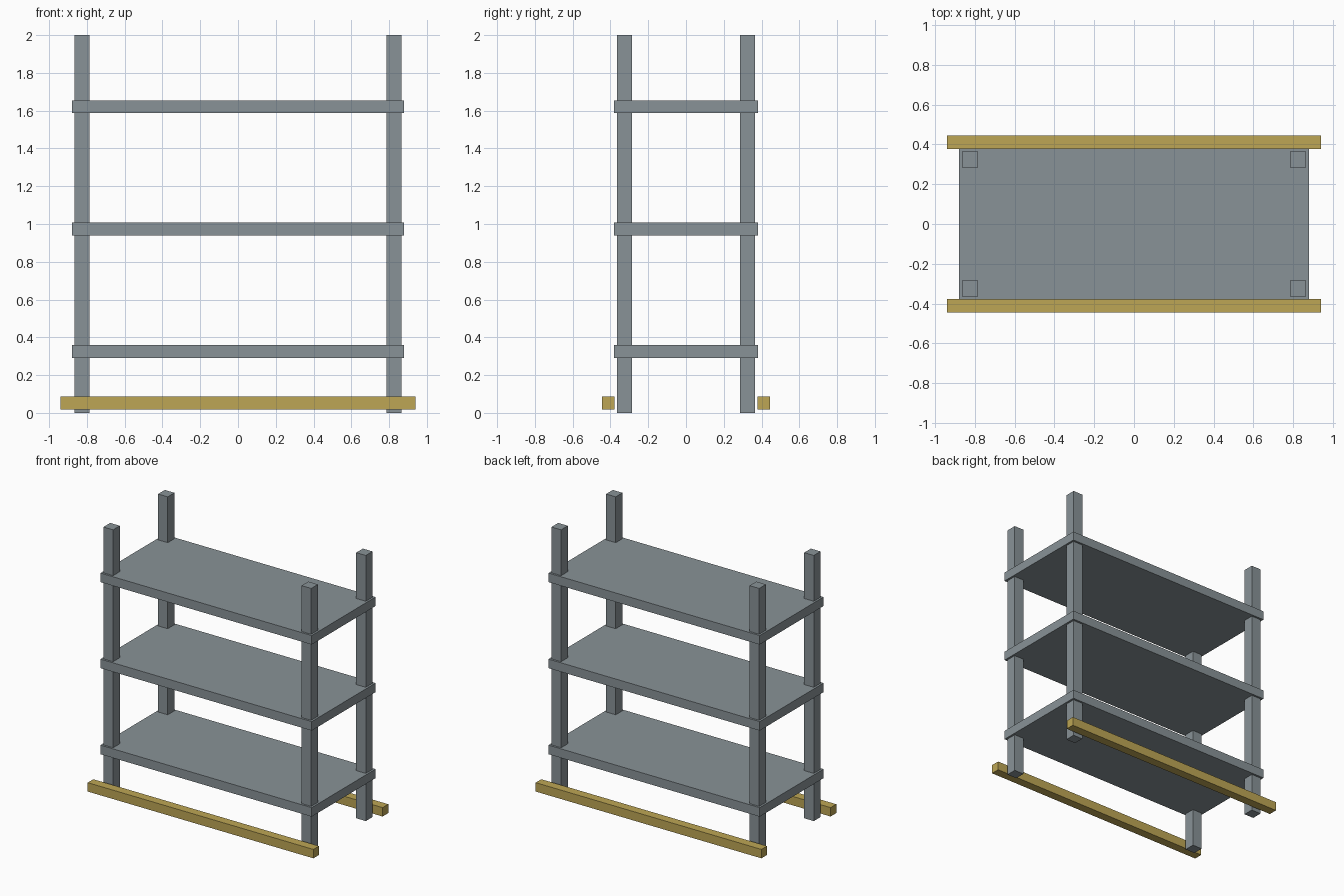
import bpy

if "Cube" in bpy.data.objects:
    bpy.data.objects.remove(bpy.data.objects["Cube"])


def material(name, rgb):
    m = bpy.data.materials.new(name)
    m.diffuse_color = (*rgb, 1)
    m.use_nodes = True
    m.node_tree.nodes["Principled BSDF"].inputs["Base Color"].default_value = m.diffuse_color
    return m


steel = material("grey_steel", (0.25, 0.29, 0.31))
yellow = material("ochre_yellow", (0.51, 0.38, 0.09))


def box(name, center, size, mat):
    bpy.ops.mesh.primitive_cube_add(size=1, location=center)
    ob = bpy.context.object
    ob.name = name
    ob.scale = size
    bpy.ops.object.transform_apply(location=False, rotation=False, scale=True)
    ob.data.materials.append(mat)
    return ob


# Four square corner posts
for sx, side in ((-1, "left"), (1, "right")):
    for sy, end in ((-1, "front"), (1, "back")):
        box(f"post_{end}_{side}", (sx * 0.825, sy * 0.325, 1), (0.08, 0.08, 2), steel)

# Three evenly spaced shelves
for i in range(3):
    box(f"shelf_{i + 1}", (0, 0, 0.325 + i * 0.648), (1.76, 0.76, 0.068), steel)

# Guard rails in front of and behind the feet
for sy, end in ((-1, "front"), (1, "back")):
    box(f"guard_rail_{end}", (0, sy * 0.412, 0.052), (1.88, 0.067, 0.067), yellow)
